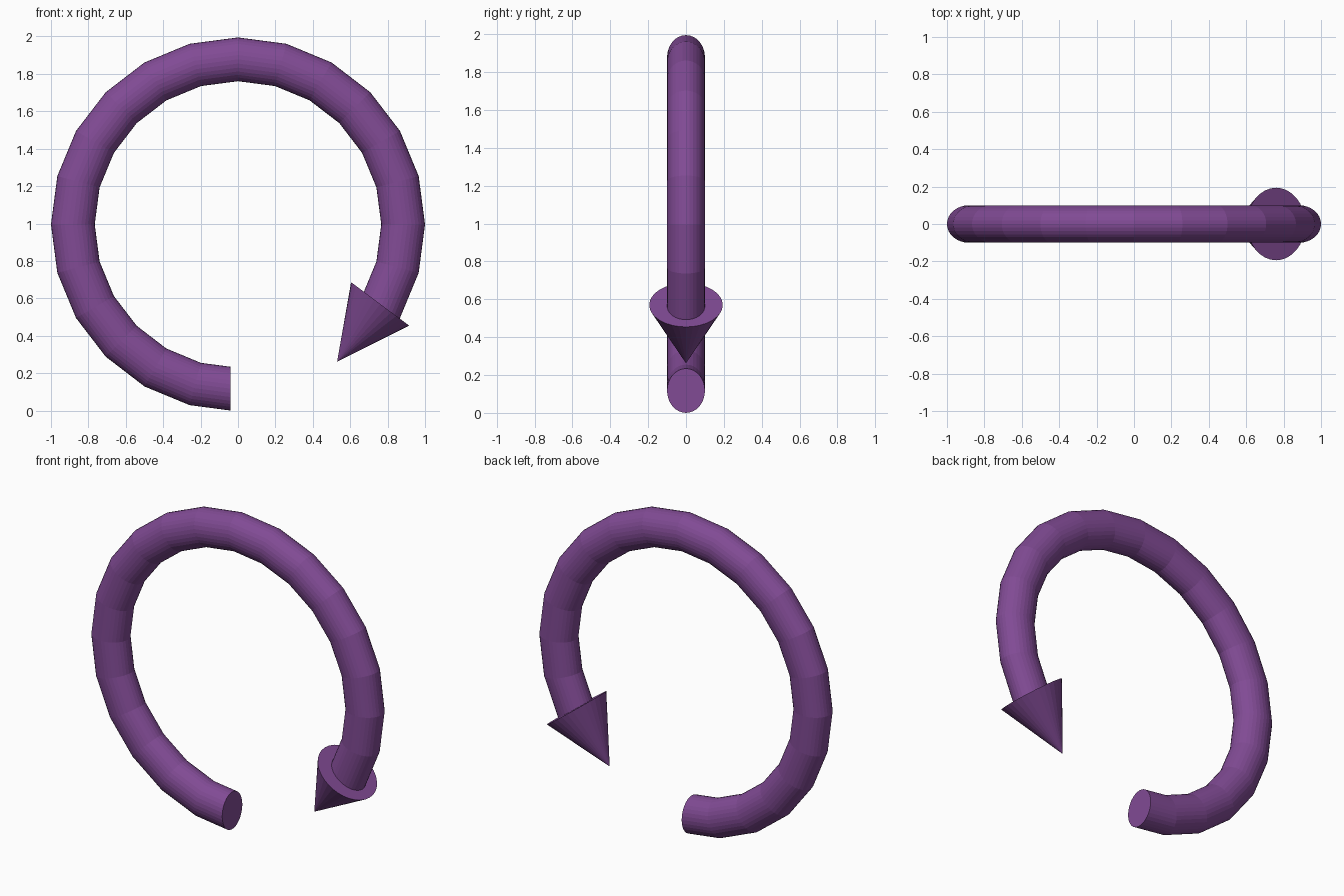
import bpy, bmesh, math
from mathutils import Vector

if "Cube" in bpy.data.objects:
    bpy.data.objects.remove(bpy.data.objects["Cube"])

CZ = 0.995           # ring centre height
R, RR, RY = 0.883, 0.117, 0.10   # path radius, section half-width (radial, y)
SIDES = 32

purple = bpy.data.materials.new("purple")
purple.diffuse_color = (0.22, 0.07, 0.30, 1)
purple.use_nodes = True
purple.node_tree.nodes["Principled BSDF"].inputs["Base Color"].default_value = purple.diffuse_color


def finish(bm, name):
    bmesh.ops.recalc_face_normals(bm, faces=bm.faces)
    me = bpy.data.meshes.new(name)
    bm.to_mesh(me)
    bm.free()
    me.materials.append(purple)
    ob = bpy.data.objects.new(name, me)
    bpy.context.collection.objects.link(ob)
    return ob


def section(deg):
    """Elliptical cross-section of the ring at an angle in the xz plane."""
    t = math.radians(deg)
    pts = []
    for i in range(SIDES):
        a = 2 * math.pi * i / SIDES
        r = R + RR * math.cos(a)
        pts.append(Vector((r * math.cos(t), RY * math.sin(a), CZ + r * math.sin(t))))
    return pts


# Ring shaft: 15 degree steps from behind the head round to the open end
rings = [section(d) for d in range(-30, 256, 15)]
head_end = [a.lerp(b, 0.25) for a, b in zip(section(-30), section(-45))]
tail_end = []
for a, b in zip(section(255), section(270)):
    tail_end.append(a.lerp(b, (-0.04 - a.x) / (b.x - a.x)))   # vertical cut
rings = [head_end] + rings + [tail_end]

bm = bmesh.new()
loops = [[bm.verts.new(p) for p in ring] for ring in rings]
for a, b in zip(loops, loops[1:]):
    for i in range(SIDES):
        j = (i + 1) % SIDES
        bm.faces.new((a[i], a[j], b[j], b[i]))
bm.faces.new(loops[0])
bm.faces.new(loops[-1])
finish(bm, "ring_shaft")

# Arrow head: cone pointing along the curve
base, tip = Vector((0.76, 0, 0.57)), Vector((0.53, 0, 0.262))
axis = tip - base
bm = bmesh.new()
bmesh.ops.create_cone(bm, cap_ends=True, segments=32, radius1=0.194, radius2=0,
                      depth=axis.length)
head = finish(bm, "arrow_head")
head.location = (base + tip) / 2
head.rotation_euler = axis.to_track_quat('Z', 'Y').to_euler()
